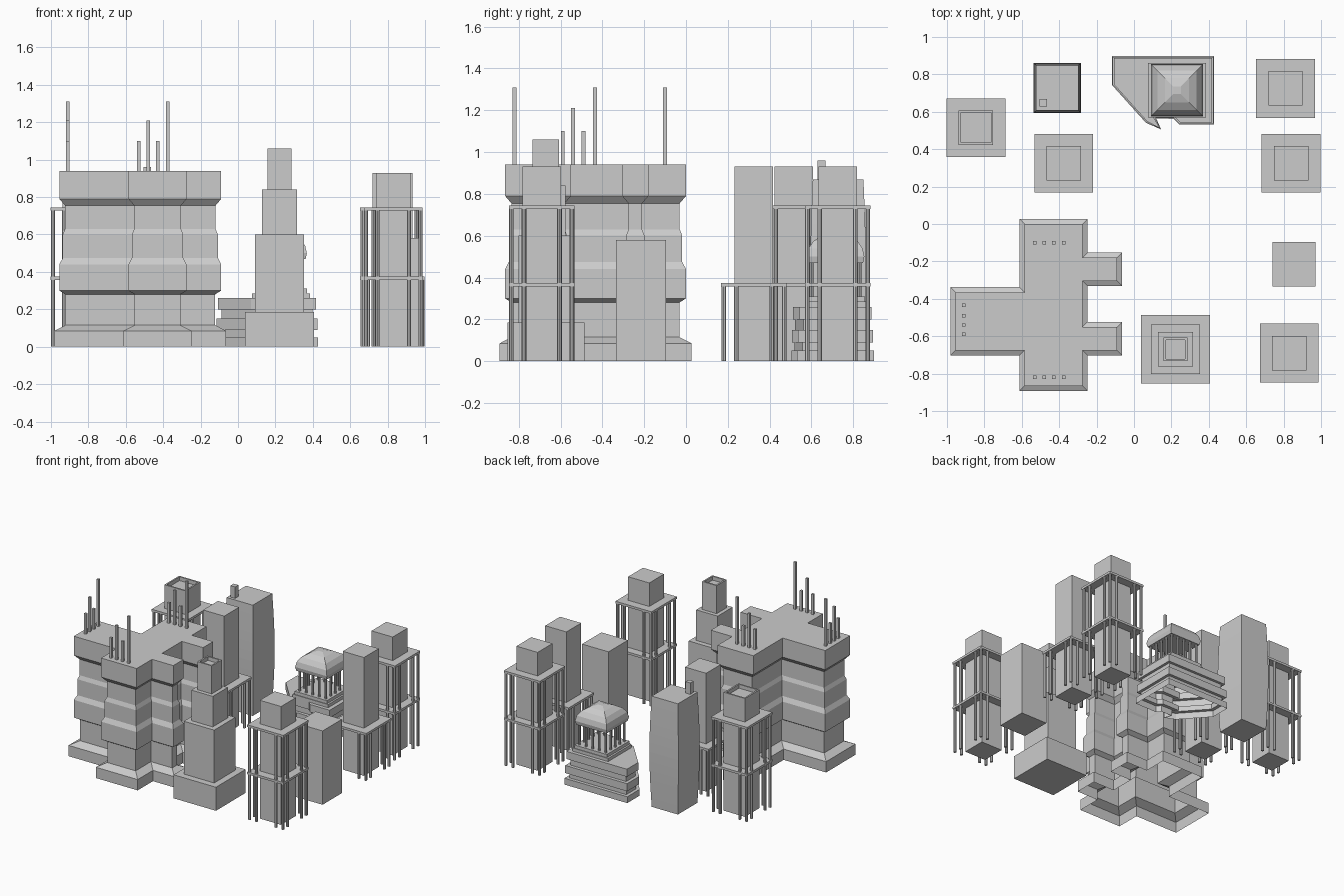
import bpy, bmesh, math
from mathutils import Vector

if "Cube" in bpy.data.objects:
    bpy.data.objects.remove(bpy.data.objects["Cube"])


def finish(bm, name):
    bmesh.ops.recalc_face_normals(bm, faces=bm.faces)
    me = bpy.data.meshes.new(name)
    bm.to_mesh(me)
    bm.free()
    ob = bpy.data.objects.new(name, me)
    bpy.context.collection.objects.link(ob)
    return ob


def offset(poly, d):
    """Move every edge of a counter-clockwise outline outwards by d (mitred)."""
    out = []
    for i, p in enumerate(poly):
        a, p, b = Vector(poly[i - 1]), Vector(p), Vector(poly[(i + 1) % len(poly)])
        e1, e2 = (p - a).normalized(), (b - p).normalized()
        n1, n2 = Vector((e1.y, -e1.x)), Vector((e2.y, -e2.x))
        out.append(p + (n1 + n2) * d / max(1 + n1.dot(n2), 0.5))
    return out


def loft(name, poly, profile, floor=True):
    """Stack offset copies of an outline; profile = (offset, height) pairs."""
    bm = bmesh.new()
    rings = [[bm.verts.new((p.x, p.y, z)) for p in offset(poly, d)] for d, z in profile]
    for r, s in zip(rings, rings[1:]):
        for i in range(len(r)):
            j = (i + 1) % len(r)
            bm.faces.new((r[i], r[j], s[j], s[i]))
    bm.faces.new(rings[-1])
    if floor:
        bm.faces.new(rings[0][::-1])
    return finish(bm, name)


def rect(x, y, hx, hy=None):
    hy = hx if hy is None else hy
    return [(x - hx, y - hy), (x + hx, y - hy), (x + hx, y + hy), (x - hx, y + hy)]


def box(name, x, y, hx, z0, z1, hy=None, recess=0):
    prof = [(0, z0), (0, z1)]
    if recess:
        prof += [(-0.012, z1), (-0.012, z1 - recess)]
    return loft(name, rect(x, y, hx, hy), prof)


def columns(name, pts, r, z0, z1):
    bm = bmesh.new()
    for x, y in pts:
        c = bmesh.ops.create_cone(bm, cap_ends=True, segments=8, radius1=r, radius2=r, depth=z1 - z0)
        bmesh.ops.translate(bm, verts=c["verts"], vec=(x, y, (z0 + z1) / 2))
    return finish(bm, name)


def ring_points(x, y, offs):
    """Points round a square, each side using the same offsets."""
    h = max(offs)
    return [(x + a, y + b) for a in offs for b in offs if max(abs(a), abs(b)) == h]


# Large cross-shaped block with stepped storeys
cross = [(-.585, -.865), (-.275, -.865), (-.275, -.675), (-.09, -.675), (-.09, -.55),
         (-.275, -.55), (-.275, -.305), (-.09, -.305), (-.09, -.18), (-.275, -.18),
         (-.275, 0), (-.585, 0), (-.585, -.365), (-.955, -.365), (-.955, -.675), (-.585, -.675)]
loft("cross_block", cross,
     [(.027, 0), (.027, .085), (-.032, .115), (-.032, .28), (0, .30), (0, .44), (-.018, .475),
      (-.018, .60), (-.03, .63), (-.03, .755), (0, .79), (0, .94)], floor=False)

# Roof antennas in three rows of four
for k, (s, h) in enumerate(zip((-.53, -.48, -.43, -.375), (1.10, 1.21, 1.10, 1.31))):
    for row, (x, y) in enumerate(((s, -.10), (s, -.82), (-.91, s - .06))):
        box(f"antenna_{row}_{k}", x, y, .009, .94, h)

# Stepped tower at the front
z = 0
for i, (h, top) in enumerate(((.184, .185), (.132, .60), (.093, .84), (.063, 1.06))):
    box(f"stepped_tower_{i}", .222, -.67, h, z, top, recess=.03 if i == 3 else 0)
    z = top

# Towers with slabs carried on columns
for i, (x, y, tall, rec) in enumerate(((.83, -.69, 1, 0), (.84, .325, 0, 0), (.81, .725, 1, 0),
                                       (-.375, .325, 0, 0), (-.845, .515, 1, .03))):
    box(f"tower_core_{i}", x, y, .092, 0, .93, recess=rec)
    slabs = (.375, .745) if tall else (.375,)
    for k, s in enumerate(slabs):
        box(f"tower_slab_{i}_{k}", x, y, .157, s - .018, s)
    columns(f"tower_columns_{i}", ring_points(x, y, (-.145, -.085, .085, .145)), .011, 0, slabs[-1] - .018)

# Plain box tower
box("plain_tower", .855, -.215, .115, 0, .58, hy=.12)

# Barrel-sided tower with roof hut
loft("curved_tower", rect(-.41, .7275, .114, .121),
     [(.012 * math.sin(math.pi * t / 12), .87 * t / 12) for t in range(13)])
box("roof_hut", -.485, .648, .02, .87, .96)

# Layered podium with a notched front
podium = [(.41, .55), (.41, .88), (-.1, .88), (-.1, .75), (.075, .555), (.135, .515),
          (.09, .58), (.22, .58), (.25, .55)]
loft("podium", podium,
     [(.018, 0), (.018, .05), (-.008, .05), (-.008, .09), (.014, .09), (.014, .15),
      (-.012, .15), (-.012, .20), (.008, .20), (.008, .26)], floor=False)

# Domed pavilion on the podium
box("pavilion_plinth", .23, .715, .155, .26, .285, hy=.145)
box("pavilion_step", .23, .715, .14, .285, .31)
columns("pavilion_columns", ring_points(.23, .715, (-.115, -.0575, 0, .0575, .115)), .009, .31, .475)
loft("pavilion_dome", rect(.23, .715, .135),
     [(-.003, .47), (.003, .50), (-.006, .54), (-.03, .575), (-.07, .60), (-.115, .615)])
